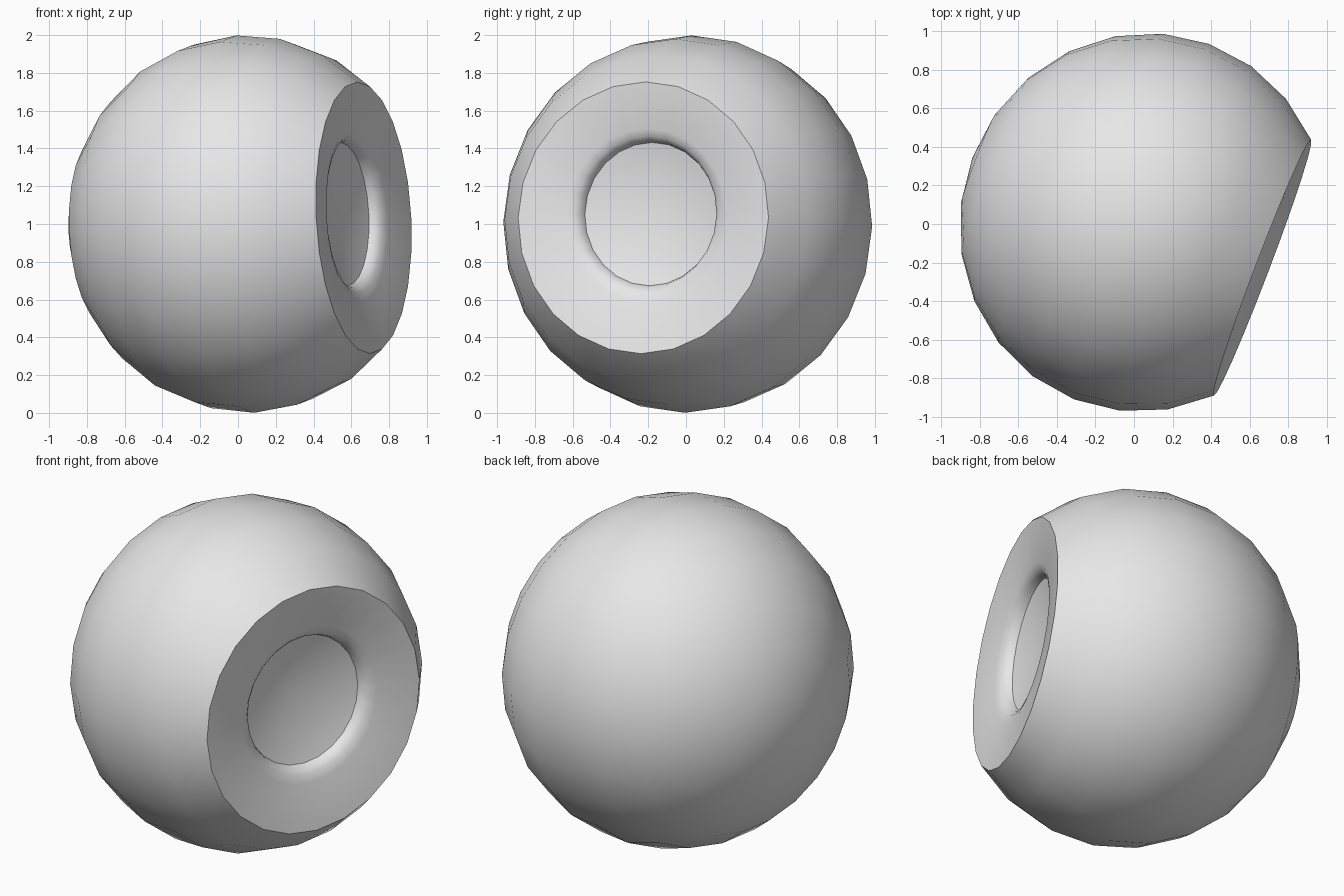
import bpy, bmesh, math
from mathutils import Vector, Matrix

if "Cube" in bpy.data.objects:
    bpy.data.objects.remove(bpy.data.objects["Cube"], do_unlink=True)

SIDES = 24
WIDE, TALL, DEEP = 0.985, 1.0, 0.95      # ball radii across, up and along its axis
RIM = 0.72                               # cut radius on a unit ball
CUT = DEEP * math.sqrt(1 - RIM * RIM)    # distance of the cut from the centre

# Local frame: z looks out of the flat cut, y is up
axis = Vector((0.934, -0.355, 0.05)).normalized()
side = Vector((0, 0, 1)).cross(axis).normalized()
up = axis.cross(side)
frame = Matrix((side, up, axis)).transposed().to_4x4()
frame.translation = (0.05, 0.008, 1.0)

grey = bpy.data.materials.new("light grey")
grey.use_nodes = True
grey.diffuse_color = (0.8, 0.8, 0.8, 1)
grey.node_tree.nodes["Principled BSDF"].inputs["Base Color"].default_value = (0.8, 0.8, 0.8, 1)


def lathe(name, profile):
    """Turn (radius, height, lift) points around the axis; radius 0 makes a pole."""
    bm = bmesh.new()
    rings = []
    for radius, height, lift in profile:
        count = SIDES if radius else 1
        rings.append([bm.verts.new((WIDE * radius * math.cos(math.tau * i / SIDES),
                                    TALL * radius * math.sin(math.tau * i / SIDES) + lift,
                                    height)) for i in range(count)])
    for a, b in zip(rings, rings[1:]):
        for i in range(SIDES):
            j = (i + 1) % SIDES
            if len(b) == 1:
                bm.faces.new((a[i], b[0], a[j]))
            else:
                bm.faces.new((a[i], b[i], b[j], a[j]))
    return bm, name


def finish(bm, name, flip=False):
    if flip:
        bmesh.ops.reverse_faces(bm, faces=bm.faces[:])
    mesh = bpy.data.meshes.new(name)
    bm.to_mesh(mesh)
    bm.free()
    mesh.transform(frame)
    mesh.materials.append(grey)
    ob = bpy.data.objects.new(name, mesh)
    bpy.context.collection.objects.link(ob)
    bpy.ops.object.select_all(action='DESELECT')
    ob.select_set(True)
    bpy.context.view_layer.objects.active = ob
    bpy.ops.object.shade_smooth_by_angle(angle=math.radians(32))


# Ball shell from the cut rim to the back pole
start, steps = math.asin(RIM), 9
shell = []
for k in range(steps):
    t = start + (math.pi - start) * k / steps
    shell.append((math.sin(t), DEEP * math.cos(t), 0))
shell.append((0, -DEEP, 0))
finish(*lathe("ball_shell", shell))

# Shallow dish with a rounded lip, then a cone-shaped floor
dish = [(RIM, 0, 0), (0.46, -0.038, 0.015), (0.415, -0.055, 0.02),
        (0.39, -0.08, 0.024), (0.38, -0.112, 0.025), (0, -0.215, 0.025)]
finish(*lathe("front_dish", [(r, CUT + h, lift) for r, h, lift in dish]), flip=True)
